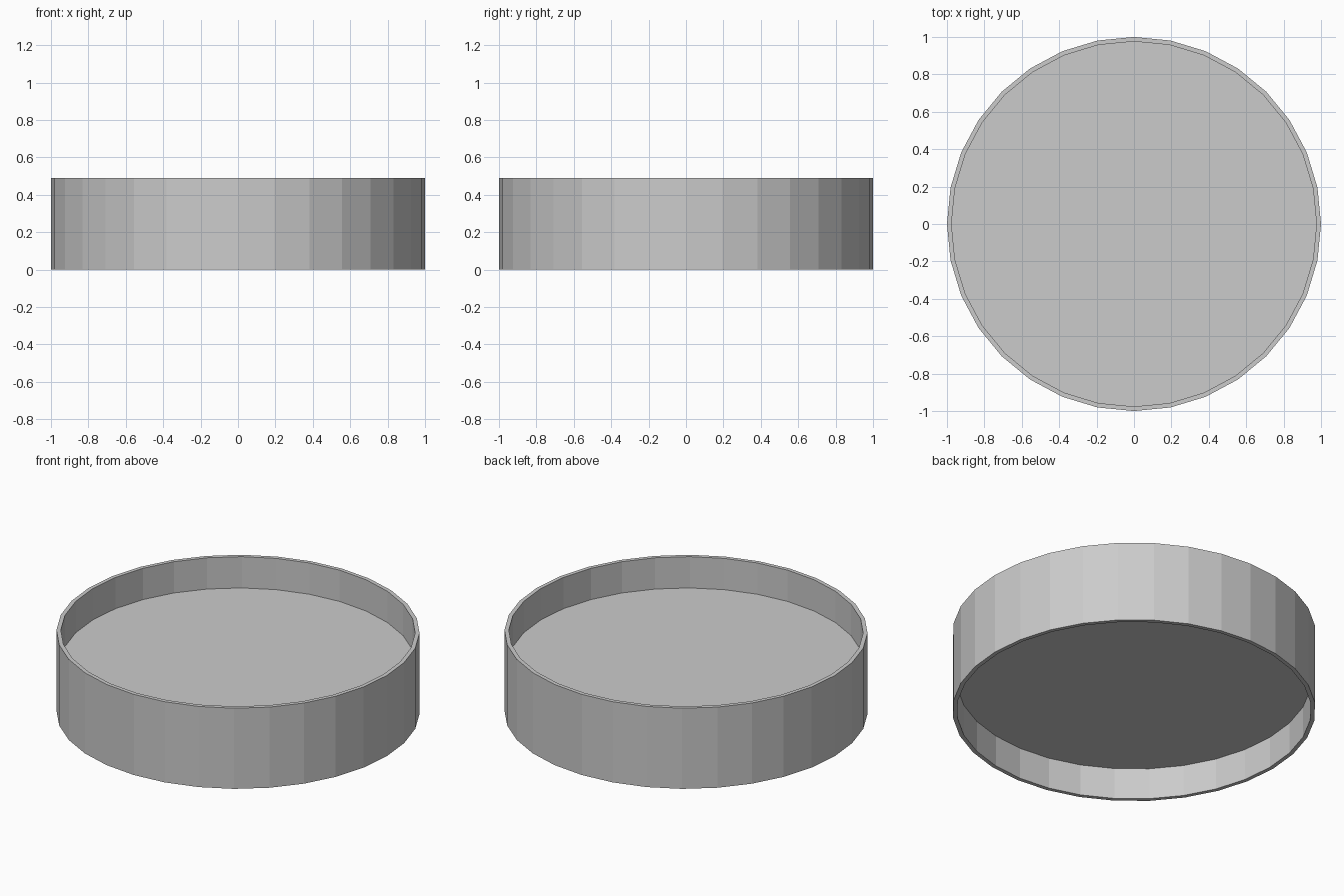
import bpy, bmesh
from math import cos, sin, tau

if "Cube" in bpy.data.objects:
    bpy.data.objects.remove(bpy.data.objects["Cube"])

SIDES = 32
# Profile (radius, z): floor underside, out and around the wall, floor top
PROFILE = [(0.976, 0.19), (0.976, 0.0), (1.0, 0.0),
           (1.0, 0.49), (0.976, 0.49), (0.976, 0.30)]

bm = bmesh.new()
rings = [[bm.verts.new((r * cos(tau * i / SIDES), r * sin(tau * i / SIDES), z))
          for i in range(SIDES)] for r, z in PROFILE]

# Wall faces between successive rings
for a, b in zip(rings, rings[1:]):
    for i in range(SIDES):
        j = (i + 1) % SIDES
        bm.faces.new((a[i], a[j], b[j], b[i]))

# Recessed floor, under and upper side
bm.faces.new(rings[0][::-1])
bm.faces.new(rings[-1])
bmesh.ops.recalc_face_normals(bm, faces=bm.faces)

mesh = bpy.data.meshes.new("round_tray")
bm.to_mesh(mesh)
bm.free()
tray = bpy.data.objects.new("round_tray", mesh)
bpy.context.collection.objects.link(tray)
